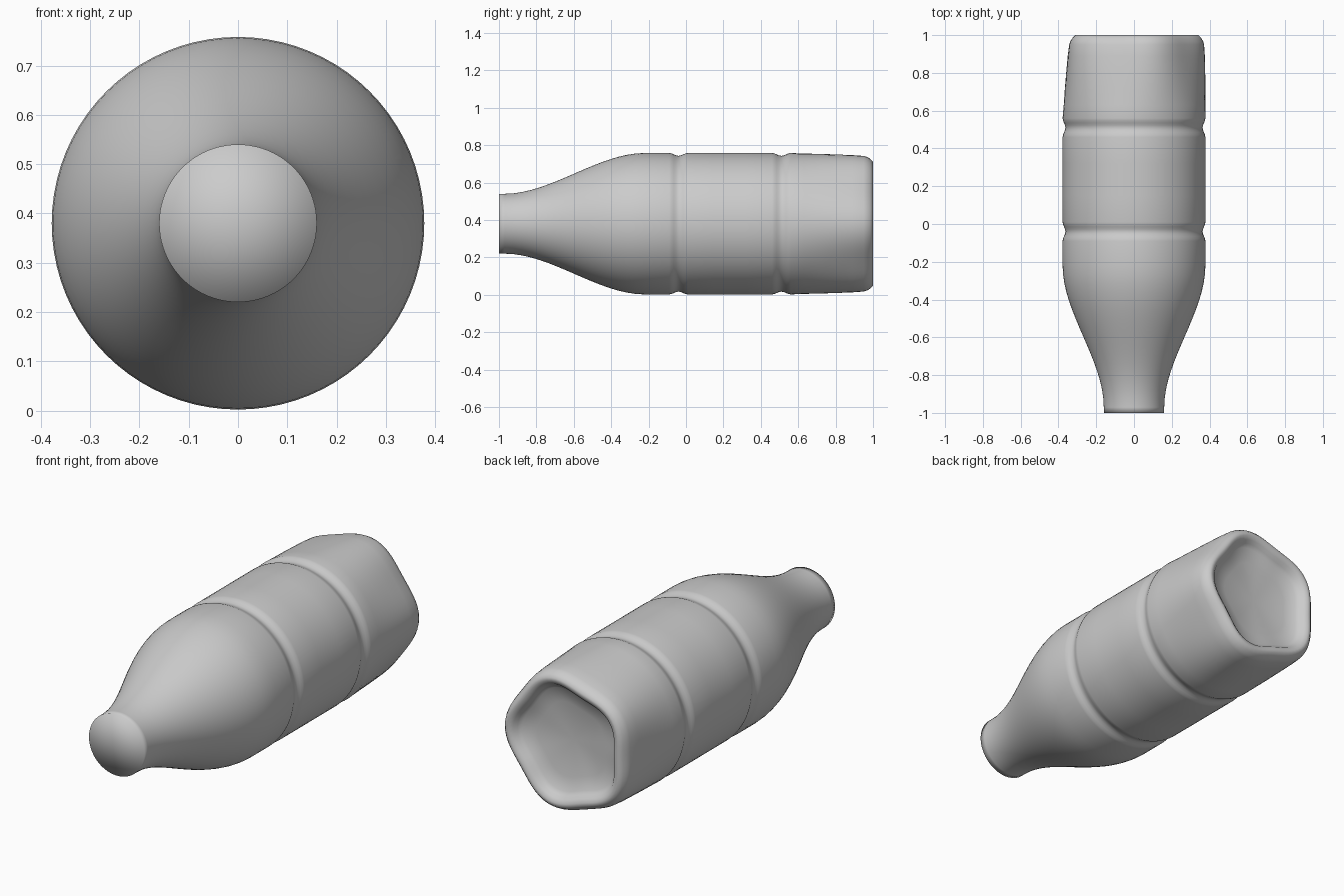
import bpy, bmesh, math

if "Cube" in bpy.data.objects:
    bpy.data.objects.remove(bpy.data.objects["Cube"])

SEG = 80
AXIS_Z = 0.38

# Lengthwise profile: (y, radius, pentagon amount)
rings = [(-1.0, 0.16, 0), (-0.97, 0.16, 0)]

# Shoulder: smooth S-curve from neck to body
for i in range(1, 17):
    t = i / 16
    s = t * t * (3 - 2 * t)
    rings.append((-0.97 + 0.75 * t, 0.16 + 0.218 * s, 0))

# Body with two pressed grooves
def groove(y):
    for k in range(-4, 5):
        dip = 0.5 * (1 + math.cos(math.pi * k / 4))
        rings.append((y + k * 0.0125, 0.378 - 0.015 * dip, 0))

groove(-0.04)
rings += [(0.15, 0.378, 0), (0.32, 0.378, 0)]
groove(0.51)

# Lower body turns into a rounded pentagon, then rim and recessed base
rings += [(0.63, 0.378, 0.016), (0.72, 0.378, 0.032), (0.81, 0.377, 0.05),
          (0.89, 0.375, 0.064), (0.95, 0.371, 0.076), (0.967, 0.366, 0.08),
          (0.985, 0.356, 0.086), (1.0, 0.341, 0.09), (1.0, 0.325, 0.095),
          (0.988, 0.306, 0.10), (0.97, 0.293, 0.10), (0.955, 0.275, 0.10),
          (0.94, 0.2, 0.09), (0.93, 0.1, 0.06)]

bm = bmesh.new()
loops = []
for y, r, d in rings:
    loop = []
    for i in range(SEG):
        a = math.tau * i / SEG
        rr = r * (1 - d * (1 - math.cos(5 * a)) / 2)
        loop.append(bm.verts.new((rr * math.cos(a), y, AXIS_Z + rr * math.sin(a))))
    loops.append(loop)

for a, b in zip(loops, loops[1:]):
    for i in range(SEG):
        j = (i + 1) % SEG
        bm.faces.new((a[i], a[j], b[j], b[i]))

# Fan caps: flat neck end and dished base centre
for loop, y in ((loops[0], -1.0), (loops[-1], 0.925)):
    c = bm.verts.new((0, y, AXIS_Z))
    for i in range(SEG):
        bm.faces.new((loop[i], loop[(i + 1) % SEG], c))

bmesh.ops.recalc_face_normals(bm, faces=bm.faces)
for f in bm.faces:
    f.smooth = True
mesh = bpy.data.meshes.new("bottle")
bm.to_mesh(mesh)
bm.free()
bottle = bpy.data.objects.new("bottle", mesh)
bpy.context.collection.objects.link(bottle)
